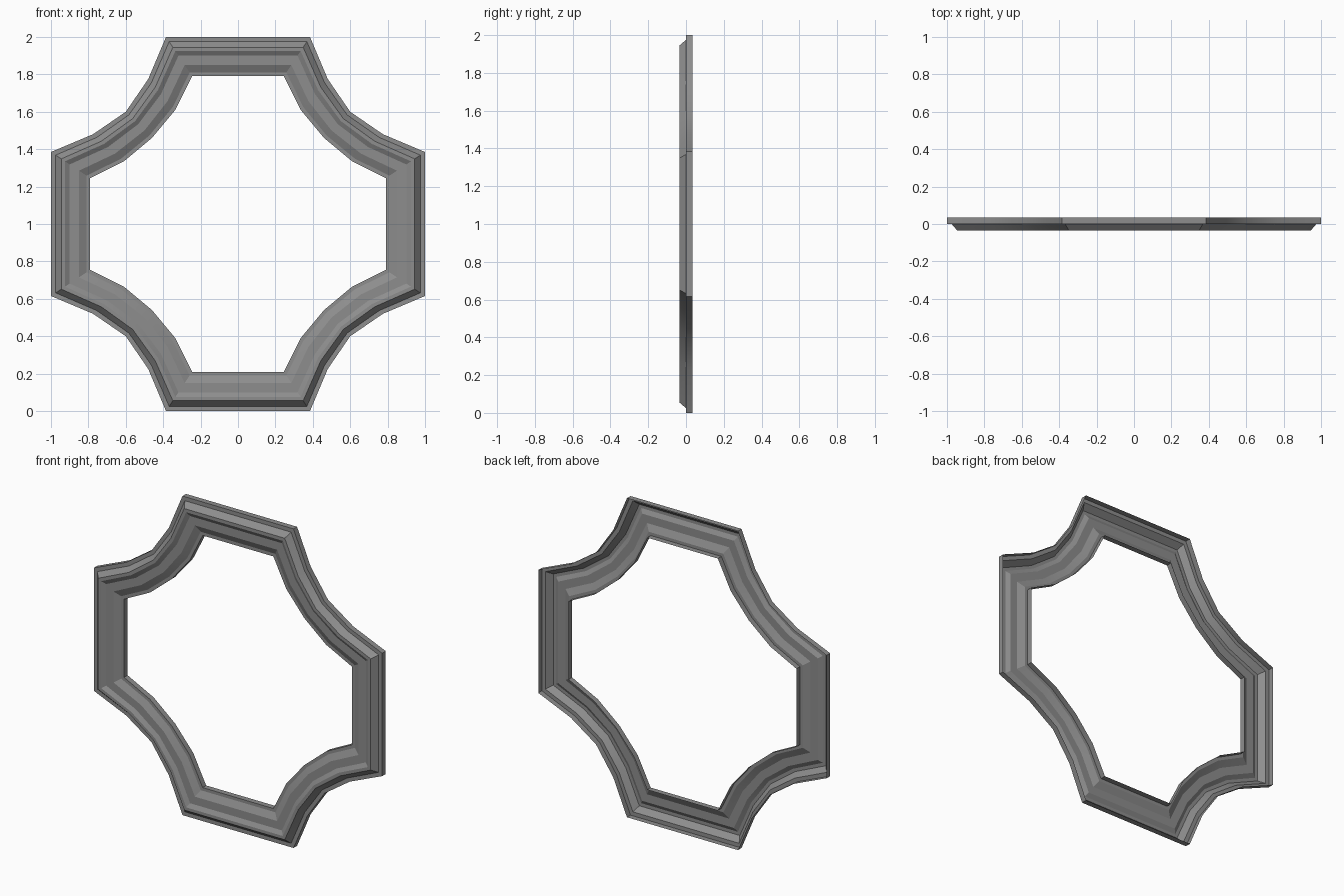
import bpy
import bmesh
import math
from mathutils import Vector

cube = bpy.data.objects.get("Cube")
if cube:
    bpy.data.objects.remove(cube, do_unlink=True)

# Single grey finish
grey = bpy.data.materials.new("mid_grey")
grey.use_nodes = True
colour = (0.27, 0.27, 0.27, 1)
grey.diffuse_color = colour
grey.node_tree.nodes["Principled BSDF"].inputs["Base Color"].default_value = colour

WIDTH = 0.21

# One scooped corner: outer and inner edge points, from the top bar to the side bar
outer = [(0.385, 1.0), (0.48, 0.775), (0.6, 0.6), (0.775, 0.48), (1.0, 0.385)]
inner = [(0.245, 0.79), (0.335, 0.61), (0.46, 0.46), (0.61, 0.335), (0.79, 0.245)]

# Moulding section: distance in from the outer edge, depth
section = [(0, 0.035), (0, 0), (0.025, 0), (0.055, -0.035), (0.075, -0.035),
           (0.1, -0.02), (0.15, -0.02), (0.19, 0), (WIDTH, 0), (WIDTH, 0.035)]


def quarter_turn(p, n):
    """Turn a point clockwise by n right angles."""
    x, z = p
    for _ in range(n):
        x, z = z, -x
    return Vector((x, z))


# Sweep the open moulding section round the four mitred corners
bm = bmesh.new()
rings = []
for n in range(4):
    for o, i in zip(outer, inner):
        a, b = quarter_turn(o, n), quarter_turn(i, n)
        ring = []
        for d, y in section:
            p = a.lerp(b, d / WIDTH)
            ring.append(bm.verts.new((p.x, y, p.y + 1)))
        rings.append(ring)

for k, ring in enumerate(rings):
    following = rings[(k + 1) % len(rings)]
    for j in range(len(section) - 1):
        bm.faces.new((ring[j], ring[j + 1], following[j + 1], following[j]))

# Face the moulding outwards, towards the front
bm.normal_update()
if sum(f.normal.y * f.calc_area() for f in bm.faces) > 0:
    bmesh.ops.reverse_faces(bm, faces=bm.faces[:])

mesh = bpy.data.meshes.new("moulded_frame")
bm.to_mesh(mesh)
bm.free()
mesh.materials.append(grey)
frame = bpy.data.objects.new("moulded_frame", mesh)
bpy.context.collection.objects.link(frame)

# Soft shading round the scooped corners, crisp moulding edges
bpy.ops.object.select_all(action="DESELECT")
frame.select_set(True)
bpy.context.view_layer.objects.active = frame
bpy.ops.object.shade_smooth_by_angle(angle=math.radians(22))
